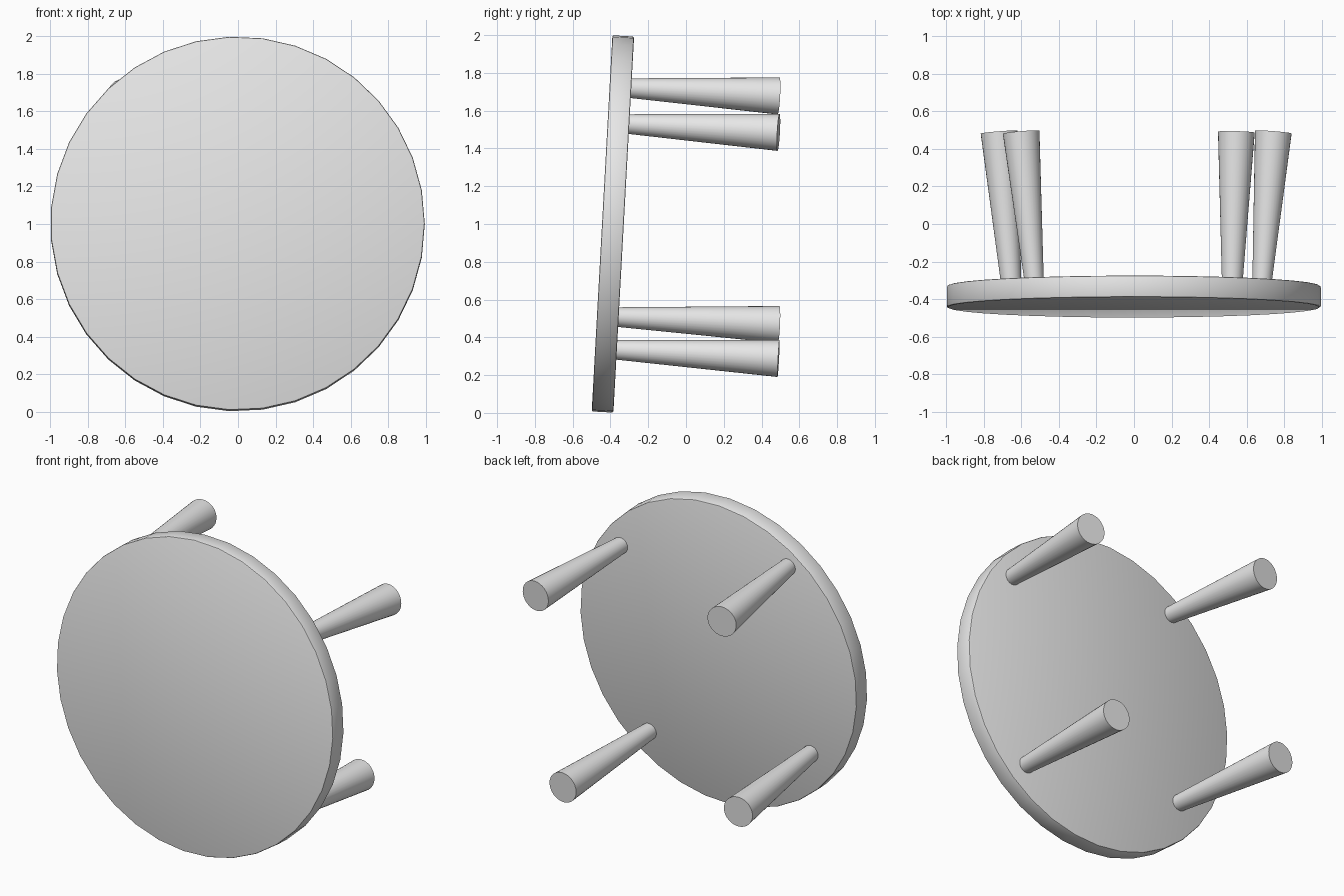
import bpy
import bmesh
import math
from mathutils import Matrix, Vector

cube = bpy.data.objects.get("Cube")
if cube:
    bpy.data.objects.remove(cube, do_unlink=True)

# One plain light grey for everything
grey = bpy.data.materials.new("light_grey")
grey.use_nodes = True
grey.diffuse_color = (0.8, 0.8, 0.8, 1)
for node in grey.node_tree.nodes:
    if node.type == "BSDF_PRINCIPLED":
        node.inputs["Base Color"].default_value = grey.diffuse_color


def make_cone(name, sides, start_radius, end_radius, length, matrix, bevel=0):
    """Capped cone along local z, smooth on its side."""
    bm = bmesh.new()
    bmesh.ops.create_cone(bm, cap_ends=True, segments=sides, radius1=start_radius,
                          radius2=end_radius, depth=length)
    if bevel:
        rims = [e for e in bm.edges if abs(e.verts[0].co.z - e.verts[1].co.z) < 1e-4]
        bmesh.ops.bevel(bm, geom=rims, offset=bevel, segments=2, profile=0.5,
                        affect="EDGES")
    mesh = bpy.data.meshes.new(name)
    bm.to_mesh(mesh)
    bm.free()
    mesh.materials.append(grey)
    obj = bpy.data.objects.new(name, mesh)
    obj.matrix_world = matrix
    bpy.context.collection.objects.link(obj)
    bpy.ops.object.select_all(action="DESELECT")
    obj.select_set(True)
    bpy.context.view_layer.objects.active = obj
    bpy.ops.object.shade_smooth_by_angle(angle=math.radians(40))
    return obj


# Round seat, tipped on its side and leaning slightly back
TILT = 0.055
seat_matrix = (Matrix.Translation((-0.002, -0.387, 1.0))
               @ Matrix.Rotation(-math.pi / 2 - TILT, 4, "X")
               @ Matrix.Rotation(-math.pi / 2, 4, "Z"))
make_cone("seat", 35, 0.998, 0.998, 0.115, seat_matrix, bevel=0.008)

# Four splayed legs, widening away from the seat: (seat x, z), (foot x, z)
legs = {
    "upper_left_leg": ((0.682, 1.53), (0.743, 1.485)),
    "upper_right_leg": ((-0.532, 1.72), (-0.602, 1.678)),
    "lower_right_leg": ((-0.65, 0.508), (-0.72, 0.468)),
    "lower_left_leg": ((0.522, 0.335), (0.546, 0.288)),
}
for name, ((x0, z0), (x1, z1)) in legs.items():
    start = Vector((x0, -0.35 + TILT * (z0 - 1), z0))
    foot = Vector((x1, 0.49, z1))
    axis = foot - start
    turn = axis.to_track_quat("Z", "Y").to_matrix().to_4x4()
    make_cone(name, 32, 0.051, 0.098, axis.length,
              Matrix.Translation((start + foot) / 2) @ turn)
